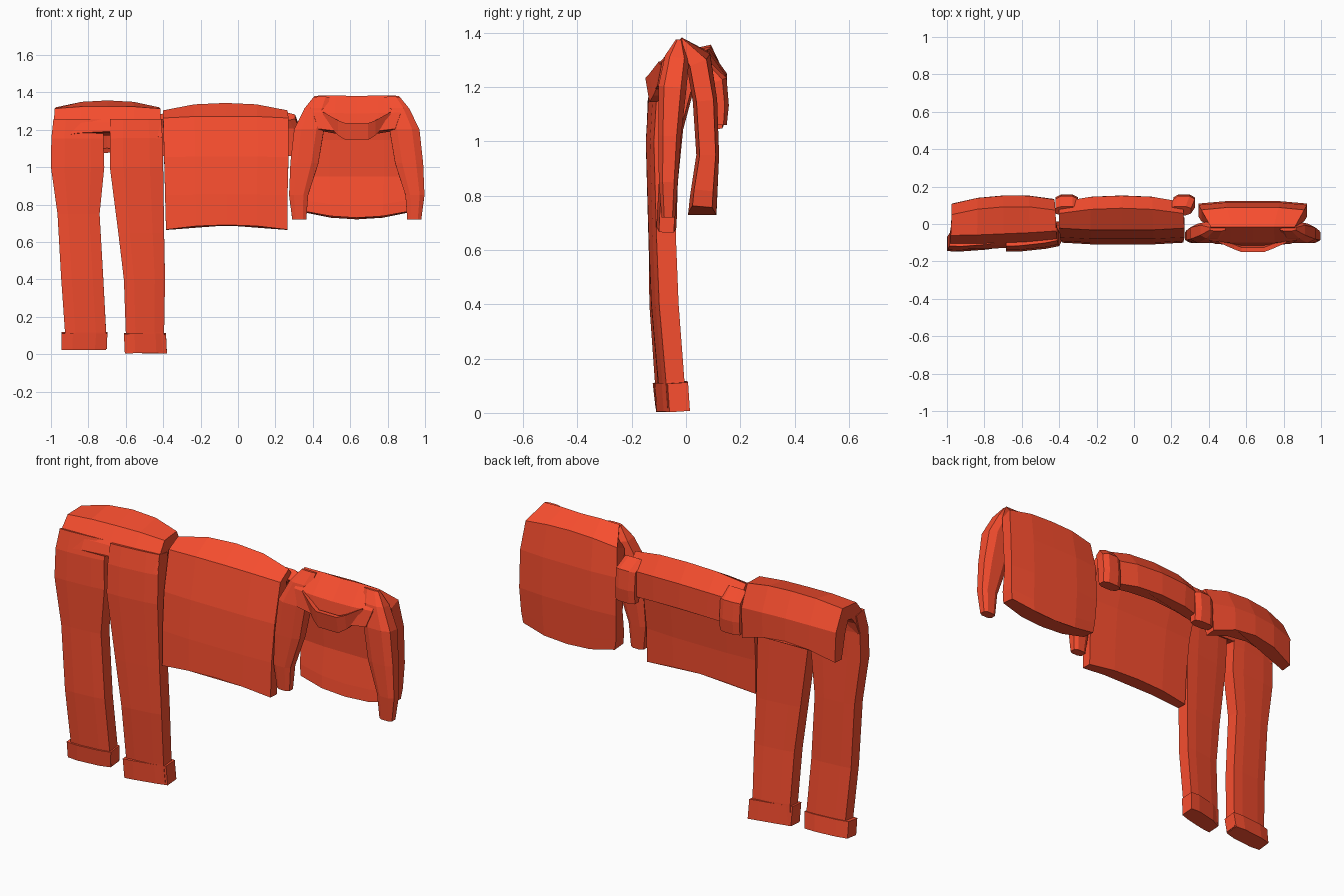
import bpy, bmesh
from mathutils import Vector

mat = bpy.data.materials.new("red_cloth")
mat.diffuse_color = (0.93, 0.075, 0.028, 1)
COLS = (-1, -0.5, 0, 0.5, 1)
MID = 0.635  # centre line of the long-sleeved shirt


def finish(name, bm):
    bmesh.ops.recalc_face_normals(bm, faces=bm.faces)
    me = bpy.data.meshes.new(name)
    bm.to_mesh(me)
    bm.free()
    me.materials.append(mat)
    ob = bpy.data.objects.new(name, me)
    bpy.context.collection.objects.link(ob)
    return ob


def cloth(name, rows, cols=COLS, skew=0.0, edge=0.6, mirror=False, belly=0.0):
    """Padded strip swept along a y-z path. Row: x0, x1, y, z, half thickness, bow."""
    bm = bmesh.new()
    rings = []
    for i, (x0, x1, y, z, h, bow) in enumerate(rows):
        if mirror:
            x0, x1 = 2 * MID - x1, 2 * MID - x0
        a, b = rows[max(i - 1, 0)], rows[min(i + 1, len(rows) - 1)]
        t = Vector((b[2] - a[2], b[3] - a[3])).normalized()
        back = belly if y > 0.03 else 0
        ring = []
        for side in (1, -1):
            for c in cols[::side]:
                k = h * side * (edge if abs(c) == 1 else 1)
                x = (x0 + x1) / 2 + c * (x1 - x0) / 2
                ring.append(bm.verts.new((x, y - t.y * k + skew * c + back * (0.5 - c * c),
                                          z + t.x * k + bow * (1 - c * c))))
        rings.append(ring)
    n = len(rings[0])
    for r, s in zip(rings, rings[1:]):
        for j in range(n):
            bm.faces.new((r[j], r[(j + 1) % n], s[(j + 1) % n], s[j]))
    bm.faces.new(rings[0])
    bm.faces.new(rings[-1])
    return finish(name, bm)


# Trousers: waist folded over the line, two legs, turned-up cuffs
cloth("trouser_waist", [
    (-0.997, -0.404, -0.088, 1.15, 0.042, 0.03),
    (-0.985, -0.41, -0.07, 1.22, 0.045, 0),
    (-0.98, -0.415, -0.03, 1.275, 0.05, 0.005),
    (-0.975, -0.42, 0.05, 1.28, 0.055, 0.03),
    (-0.975, -0.425, 0.09, 1.20, 0.05, 0.02),
    (-0.97, -0.43, 0.105, 1.045, 0.035, 0.06)], skew=0.012, edge=0.85, belly=0.025)
LEG = (-1, -0.5, 0.5, 1)
cloth("trouser_leg_left", [
    (-0.94, -0.70, -0.062, 0.03, 0.038, 0),
    (-0.925, -0.705, -0.07, 0.12, 0.04, 0),
    (-0.945, -0.72, -0.09, 0.40, 0.04, 0),
    (-0.965, -0.74, -0.092, 0.75, 0.042, 0),
    (-1.0, -0.715, -0.097, 1.0, 0.045, 0),
    (-0.998, -0.72, -0.093, 1.15, 0.043, 0),
    (-0.987, -0.72, -0.075, 1.25, 0.04, 0)], LEG, 0.01, 0.85)
cloth("trouser_leg_right", [
    (-0.60, -0.39, -0.05, 0.02, 0.038, 0),
    (-0.60, -0.395, -0.055, 0.12, 0.04, 0),
    (-0.61, -0.39, -0.078, 0.40, 0.042, 0),
    (-0.64, -0.395, -0.088, 0.65, 0.042, 0),
    (-0.685, -0.40, -0.095, 1.0, 0.045, 0),
    (-0.685, -0.403, -0.086, 1.15, 0.045, 0),
    (-0.685, -0.41, -0.068, 1.25, 0.042, 0)], LEG, 0.015, 0.85)
cloth("trouser_cuff_left", [(-0.945, -0.705, -0.06, 0.027, 0.047, 0),
                            (-0.945, -0.697, -0.07, 0.115, 0.047, 0)], LEG, 0.012, 0.8)
cloth("trouser_cuff_right", [(-0.605, -0.38, -0.048, 0.005, 0.047, 0.005),
                             (-0.61, -0.385, -0.055, 0.11, 0.047, 0.005)], LEG, 0.025, 0.8)

# Short-sleeved shirt folded over the line, sleeves hanging behind
cloth("tee_body", [
    (-0.385, 0.265, -0.072, 0.665, 0.037, 0.025),
    (-0.39, 0.265, -0.065, 0.85, 0.035, 0),
    (-0.395, 0.27, -0.045, 1.05, 0.035, 0),
    (-0.40, 0.27, 0.005, 1.25, 0.04, 0.005),
    (-0.40, 0.265, 0.06, 1.275, 0.04, 0.03),
    (-0.40, 0.265, 0.10, 1.22, 0.04, 0.02),
    (-0.38, 0.25, 0.105, 1.09, 0.035, 0.025)], edge=0.75, belly=0.025)
for name, x0, x1, sx in (("tee_sleeve_left", -0.42, -0.30, 0.0),
                         ("tee_sleeve_right", 0.19, 0.305, 0.02)):
    cloth(name, [(x0, x1, 0.07, 1.27, 0.03, 0),
                 (x0 + sx, x1 + sx, 0.11, 1.22, 0.042, 0),
                 (x0 + sx, x1 + sx, 0.12, 1.13, 0.038, 0),
                 (x0 + sx, x1 + sx, 0.12, 1.06, 0.03, 0)], LEG)

# Long-sleeved shirt: body hangs behind, yoke and sleeves in front
cloth("shirt_body", [
    (0.43, 0.84, -0.085, 1.20, 0.03, -0.02),
    (0.40, 0.87, -0.065, 1.28, 0.038, -0.01),
    (0.41, 0.86, -0.012, 1.35, 0.045, -0.015),
    (0.36, 0.91, 0.045, 1.29, 0.047, 0.02),
    (0.345, 0.925, 0.07, 1.15, 0.045, 0),
    (0.345, 0.925, 0.08, 0.95, 0.042, 0),
    (0.35, 0.92, 0.065, 0.82, 0.05, -0.03),
    (0.36, 0.91, 0.06, 0.76, 0.052, -0.035)], edge=0.7)
for name, flip in (("shirt_sleeve_left", False), ("shirt_sleeve_right", True)):
    cloth(name, [
        (0.29, 0.365, -0.065, 0.72, 0.025, 0),
        (0.273, 0.375, -0.065, 0.85, 0.035, 0),
        (0.28, 0.43, -0.06, 1.02, 0.042, 0),
        (0.30, 0.46, -0.05, 1.20, 0.052, 0),
        (0.355, 0.48, -0.033, 1.31, 0.045, 0),
        (0.405, 0.49, -0.025, 1.375, 0.012, 0)], LEG, mirror=flip)

# Open collar: a sagging band around the neck opening
bm = bmesh.new()
half = [(-0.18, -0.10, 1.295, 1.25), (-0.10, -0.135, 1.25, 1.17), (-0.06, -0.15, 1.235, 1.145)]
path = half + [(-x, y, a, b) for x, y, a, b in reversed(half)]
rings = [[bm.verts.new((MID + x, y + d, z)) for d, z in
          ((0, a), (0.015, b), (0.045, b), (0.025, a))] for x, y, a, b in path]
for r, s in zip(rings, rings[1:]):
    for j in range(4):
        bm.faces.new((r[j], r[(j + 1) % 4], s[(j + 1) % 4], s[j]))
bm.faces.new(rings[0])
bm.faces.new(rings[-1])
finish("shirt_collar", bm)
